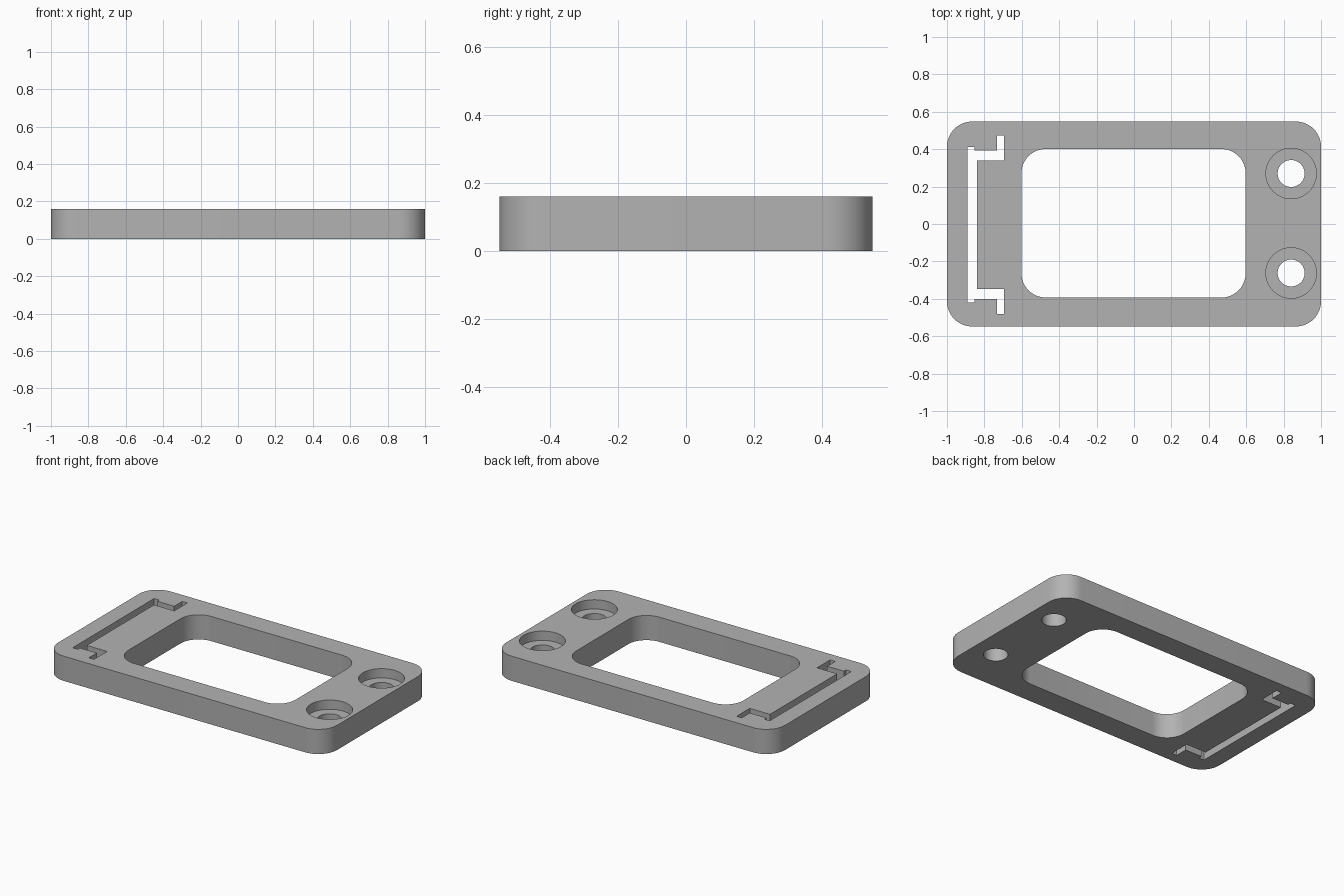
import bpy, bmesh
from math import sin, cos, pi, radians

cube = bpy.data.objects.get("Cube")
if cube:
    bpy.data.objects.remove(cube, do_unlink=True)

THICK = 0.16
BORE_FLOOR = 0.10

grey = bpy.data.materials.new("plain_grey")
grey.use_nodes = True
grey.diffuse_color = (0.45, 0.45, 0.45, 1)
grey.node_tree.nodes["Principled BSDF"].inputs["Base Color"].default_value = (0.45, 0.45, 0.45, 1)


def rounded_rect(x0, x1, y0, y1, r, steps=12):
    corners = [(x1 - r, y1 - r), (x0 + r, y1 - r), (x0 + r, y0 + r), (x1 - r, y0 + r)]
    return [(cx + r * cos(a), cy + r * sin(a))
            for i, (cx, cy) in enumerate(corners)
            for a in [(i + k / steps) * pi / 2 for k in range(steps + 1)]]


def circle(cx, cy, r, n=48):
    return [(cx + r * cos(2 * pi * k / n), cy + r * sin(2 * pi * k / n)) for k in range(n)]


def prism(name, outline, z0, z1):
    """Extrude a closed 2D outline between two heights."""
    bm = bmesh.new()
    base = bm.faces.new([bm.verts.new((x, y, z0)) for x, y in outline])
    top = bmesh.ops.extrude_face_region(bm, geom=[base])["geom"]
    bmesh.ops.translate(bm, vec=(0, 0, z1 - z0),
                        verts=[v for v in top if isinstance(v, bmesh.types.BMVert)])
    bmesh.ops.recalc_face_normals(bm, faces=bm.faces)
    mesh = bpy.data.meshes.new(name)
    bm.to_mesh(mesh)
    bm.free()
    mesh.materials.append(grey)
    obj = bpy.data.objects.new(name, mesh)
    bpy.context.collection.objects.link(obj)
    return obj


# Base plate
plate = prism("base_plate", rounded_rect(-1, 1, -0.548, 0.548, 0.135), 0, THICK)

# Central window
low, high = -0.1, THICK + 0.1
cutters = [prism("window_cutter", rounded_rect(-0.602, 0.597, -0.393, 0.401, 0.13), low, high)]

# Counterbored screw holes
for y in (-0.262, 0.27):
    cutters.append(prism("hole_cutter", circle(0.84, y, 0.072), low, high))
    cutters.append(prism("bore_cutter", circle(0.84, y, 0.135), BORE_FLOOR, high))

# Clip slot: half outline from the middle to the hooked end, then mirrored
half = [(-0.84, 0.344), (-0.695, 0.344), (-0.695, 0.478), (-0.732, 0.478),
        (-0.732, 0.396), (-0.852, 0.396), (-0.852, 0.417), (-0.89, 0.417)]
slot = [(x, y - 0.004) for x, y in half] + [(x, -y - 0.004) for x, y in reversed(half)]
cutters.append(prism("slot_cutter", slot, low, high))

# Cut every opening and bake the result
for cutter in cutters:
    cutter.hide_render = True
    mod = plate.modifiers.new(cutter.name, 'BOOLEAN')
    mod.operation = 'DIFFERENCE'
    mod.solver = 'EXACT'
    mod.object = cutter
evaluated = plate.evaluated_get(bpy.context.evaluated_depsgraph_get())
baked = bpy.data.meshes.new_from_object(evaluated)
plate.modifiers.clear()
plate.data = baked
baked.name = "base_plate"
for cutter in cutters:
    bpy.data.objects.remove(cutter, do_unlink=True)

# Smooth the rounded walls, keep the rims sharp
bpy.ops.object.select_all(action='DESELECT')
plate.select_set(True)
bpy.context.view_layer.objects.active = plate
bpy.ops.object.shade_smooth_by_angle(angle=radians(30))
